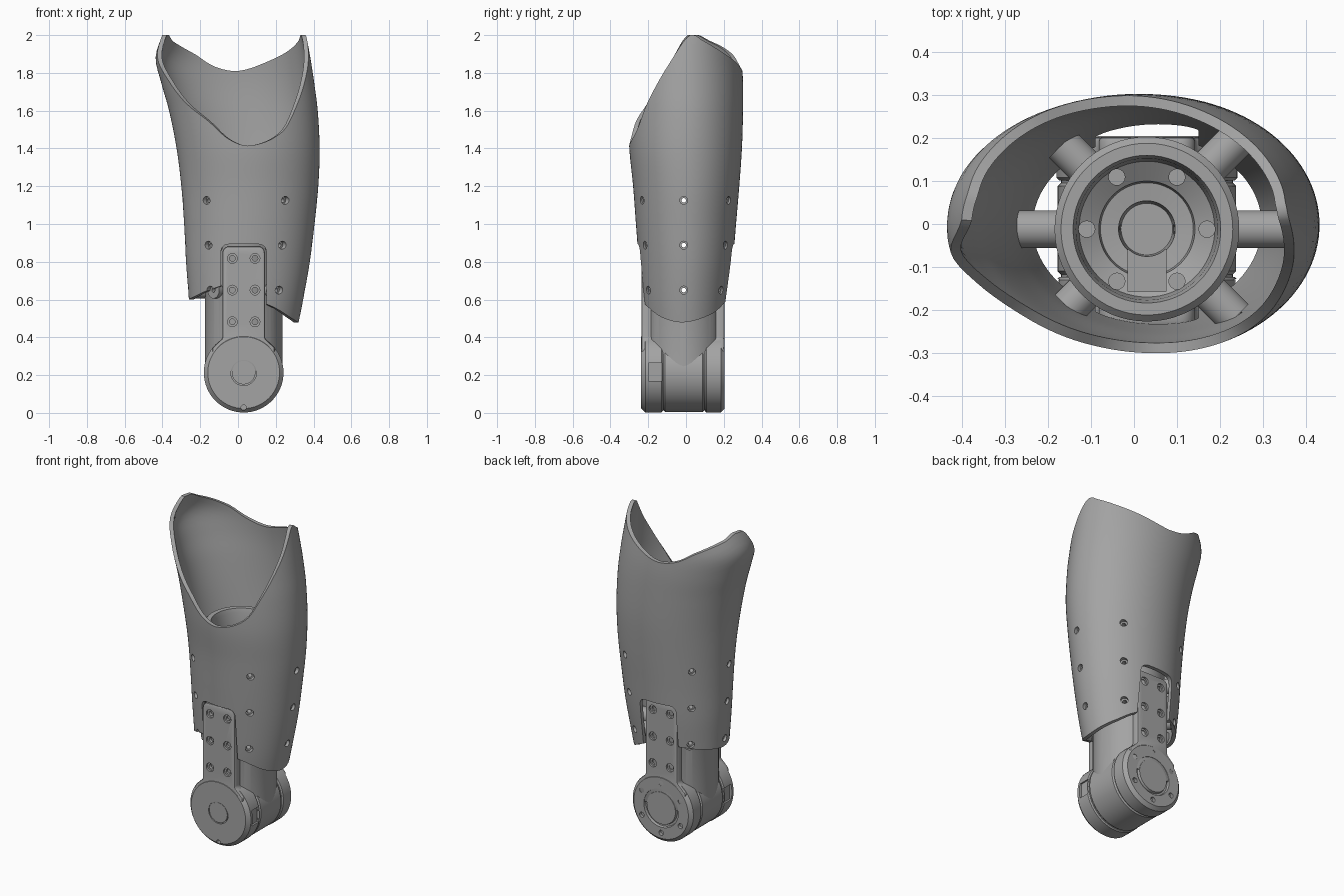
import bpy, bmesh, math
from mathutils import Vector, Matrix

if "Cube" in bpy.data.objects:
    bpy.data.objects.remove(bpy.data.objects["Cube"])

CX, CY, KZ = 0.03, -0.012, 0.213      # leg axis and knee height
grey = bpy.data.materials.new("mid_grey")
grey.diffuse_color = (0.37, 0.37, 0.37, 1)
grey.use_nodes = True
grey.node_tree.nodes["Principled BSDF"].inputs["Base Color"].default_value = grey.diffuse_color


def add(name, bm):
    bmesh.ops.recalc_face_normals(bm, faces=bm.faces)
    me = bpy.data.meshes.new(name)
    bm.to_mesh(me)
    bm.free()
    ob = bpy.data.objects.new(name, me)
    bpy.context.collection.objects.link(ob)
    me.materials.append(grey)
    return ob


def activate(ob):
    bpy.ops.object.select_all(action='DESELECT')
    ob.select_set(True)
    bpy.context.view_layer.objects.active = ob


def cut(ob, bm):
    """Subtract a bmesh from an object."""
    tool = add("cutter", bm)
    tool.hide_render = True
    m = ob.modifiers.new("cut", 'BOOLEAN')
    m.operation, m.solver, m.object = 'DIFFERENCE', 'EXACT', tool
    activate(ob)
    bpy.ops.object.modifier_apply(modifier="cut")
    bpy.data.objects.remove(tool)


def smooth(ob, angle=35):
    activate(ob)
    bpy.ops.object.shade_smooth_by_angle(angle=math.radians(angle))


def rod(bm, a, b, r, seg=16):
    a, b = Vector(a), Vector(b)
    rot = (b - a).to_track_quat('Z', 'Y').to_matrix().to_4x4()
    bmesh.ops.create_cone(bm, cap_ends=True, segments=seg, radius1=r, radius2=r,
                          depth=(b - a).length, matrix=Matrix.Translation((a + b) / 2) @ rot)


def lathe(name, profile, place, seg=64):
    """Revolve closed (radius, height) profile running from axis to axis."""
    bm = bmesh.new()
    rings = []
    for r, h in profile:
        n = 1 if r == 0 else seg
        rings.append([bm.verts.new(place(r * math.cos(2 * math.pi * i / seg),
                                         r * math.sin(2 * math.pi * i / seg), h)) for i in range(n)])
    for p, q in zip(rings, rings[1:]):
        for i in range(seg):
            j = (i + 1) % seg
            loop = [p[i % len(p)], p[j % len(p)], q[j % len(q)], q[i % len(q)]]
            bm.faces.new(list(dict.fromkeys(loop)))
    return add(name, bm)


def prism(pts, y0, y1):
    """Extrude an (x, z) outline along y."""
    bm = bmesh.new()
    f = bm.faces.new([bm.verts.new((x, y0, z)) for x, z in pts])
    g = bmesh.ops.extrude_face_region(bm, geom=[f])
    bmesh.ops.translate(bm, vec=(0, y1 - y0, 0), verts=[v for v in g['geom'] if isinstance(v, bmesh.types.BMVert)])
    return bm


def curve(table, x):
    """Smooth interpolation through (x, values...) rows."""
    i = max(1, min(len(table) - 3, sum(1 for r in table if r[0] <= x) - 1))
    p0, p1, p2, p3 = table[i - 1:i + 3]
    h = p2[0] - p1[0]
    t = (x - p1[0]) / h
    out = []
    for k in range(1, len(p1)):
        m1 = (p2[k] - p0[k]) / (p2[0] - p0[0]) * h
        m2 = (p3[k] - p1[k]) / (p3[0] - p1[0]) * h
        out.append((2*t**3 - 3*t*t + 1) * p1[k] + (t**3 - 2*t*t + t) * m1
                   + (3*t*t - 2*t**3) * p2[k] + (t**3 - t*t) * m2)
    return out


def periodic(rows):
    return [(a - 360, z) for a, z in rows[-3:]] + rows + [(a + 360, z) for a, z in rows[:3]]


# Shell section limits by height: z, left, right, front, back
SECTION = [(0.2, -.245, .27, -.20, .19), (0.4, -.25, .305, -.215, .205), (0.6, -.26, .345, -.235, .225),
           (0.8, -.275, .38, -.25, .248), (1.0, -.285, .405, -.265, .265), (1.2, -.30, .425, -.28, .282),
           (1.4, -.325, .432, -.30, .296), (1.6, -.365, .422, -.305, .302), (1.75, -.407, .403, -.305, .302),
           (1.88, -.436, .383, -.30, .292), (2.0, -.402, .36, -.28, .27), (2.1, -.37, .33, -.26, .25)]
RIM = periodic([(5, 2.0), (20, 1.97), (42, 1.91), (60, 1.865), (80, 1.82), (92, 1.81), (106, 1.835), (122, 1.90),
                (150, 1.965), (177, 2.0), (199, 1.82), (220, 1.65), (240, 1.545), (255, 1.45),
                (272, 1.415), (300, 1.49), (318, 1.64), (341, 1.83)])
HEM = periodic([(0, .48), (40, .525), (70, .59), (105, .63), (145, .615), (180, .60),
                (205, .615), (230, .65), (255, .675), (285, .59), (300, .56), (330, .50)])
WALL = 0.024


def wall_point(deg, z, inset):
    l, r, f, b = curve(SECTION, z)
    t = math.radians(deg)
    return Vector(((l + r) / 2 + ((r - l) / 2 - inset) * math.cos(t),
                   (f + b) / 2 + ((b - f) / 2 - inset) * math.sin(t), z))


# Outer shell, closed between an outer and an inner skin
N, M = 120, 40
bm = bmesh.new()
cols = []
for i in range(N):
    deg = 360 * i / N
    lo, hi = curve(HEM, deg)[0], min(2.0, curve(RIM, deg)[0])
    zs = [lo + (hi - lo) * k / M for k in range(M + 1)]
    cols.append([bm.verts.new(wall_point(deg, z, 0)) for z in zs]
                + [bm.verts.new(wall_point(deg, z, WALL)) for z in reversed(zs)])
for i in range(N):
    p, q = cols[i], cols[(i + 1) % N]
    for k in range(len(p)):
        n = (k + 1) % len(p)
        bm.faces.new((p[k], q[k], q[n], p[n]))
shell = add("shell", bm)


def strap_outline(half, top, r, low):
    """Rounded-top strap outline, mirrored about the leg axis."""
    side = [(half - r + r * math.cos(a * math.pi / 12), top - r + r * math.sin(a * math.pi / 12)) for a in range(7)]
    side = low + side
    return [(CX + x, z) for x, z in side] + [(CX - x, z) for x, z in reversed(side)]


# Notches in the shell around the side straps
for y0, y1 in ((-0.5, -0.1), (0.1, 0.5)):
    cut(shell, prism(strap_outline(.12, .893, .04, [(.12, .3)]), y0, y1))

# Bolt holes radiating from the leg axis on three levels
LEVELS = (0.65, 0.888, 1.125)
ANGLES = (0, 45, 135, 180, 225, 315)


def radial(deg, r, z):
    return (CX + r * math.cos(math.radians(deg)), CY + r * math.sin(math.radians(deg)), z)


def bolt_holes(r):
    bm = bmesh.new()
    for z in LEVELS:
        rod(bm, radial(180, .7, z), radial(0, .7, z), r)
        for d in (45, 135, 225, 315):
            rod(bm, radial(d, .08, z), radial(d, .7, z), r)
    return bm


cut(shell, bolt_holes(.021))
smooth(shell)

# Central tube with stepped socket on top
tube = lathe("socket_tube", [(0, .213), (.205, .213), (.205, 1.18), (.215, 1.2), (.215, 1.32), (.2, 1.335),
                             (.172, 1.335), (.165, 1.31), (.158, 1.23), (.112, 1.20), (.108, 1.17),
                             (.066, 1.165), (.06, 1.08), (0, 1.08)],
             lambda a, b, h: Vector((CX + a, CY + b, h)))
bm = bmesh.new()
bmesh.ops.create_cube(bm, size=1, matrix=Matrix.Translation((CX, CY - .09, 1.24)) @ Matrix.Diagonal((.088, .11, .22, 1)))
cut(tube, bm)
bm = bmesh.new()
for k in range(6):
    rod(bm, radial(60 * k, .14, 1.17), radial(60 * k, .14, 1.4), .019)
cut(tube, bm)
cut(tube, bolt_holes(.012))
smooth(tube)

# Stand-off posts from tube to shell
bm = bmesh.new()
for z in LEVELS:
    l, r, f, b = curve(SECTION, z)
    for d in ANGLES:
        reach = .2
        while reach < .5:
            x, y, _ = radial(d, reach, z)
            if ((2*x - l - r) / (r - l - .05))**2 + ((2*y - f - b) / (b - f - .05))**2 > 1:
                break
            reach += .004
        rod(bm, radial(d, .18, z), radial(d, reach + .003, z), .044, 32)
posts = add("standoff_posts", bm)
cut(posts, bolt_holes(.012))
smooth(posts)

# Knee barrel, with grooves at the end caps
knee = lambda a, b, h: Vector((CX + a, h, KZ + b))
smooth(lathe("knee_barrel", [(0, -.13), (.2, -.13), (.2, -.118), (.208, -.11), (.208, .088), (.2, .096),
                             (.2, .11), (0, .11)], knee))

# Front cap with a central pivot and side slots
front = lathe("front_cap", [(0, -.238), (.062, -.238), (.062, -.228), (.068, -.228), (.068, -.238), (.19, -.238),
                            (.211, -.215), (.211, -.13), (.204, -.123), (0, -.123)], knee)
bm = bmesh.new()
for s in (-1, 1):
    bmesh.ops.create_cube(bm, size=1, matrix=Matrix.Translation((CX + s * .21, -.163, .217))
                          @ Matrix.Diagonal((.03, .07, .095, 1)))
cut(front, bm)
bm = bmesh.new()
rod(bm, (CX, -.3, .028), (CX, -.2, .028), .014)
cut(front, bm)
smooth(front)

# Back cap with a recessed ring and six screws
back = lathe("back_cap", [(0, .205), (.1, .205), (.104, .19), (.116, .19), (.12, .205), (.19, .205),
                          (.211, .185), (.211, .108), (.204, .101), (0, .101)], knee)
bm = bmesh.new()
for k in range(6):
    a = math.radians(60 * k + 30)
    p = knee(.155 * math.cos(a), .155 * math.sin(a), 0)
    rod(bm, (p.x, .185, p.z), (p.x, .3, p.z), .016)
cut(back, bm)
smooth(back)

# Side straps with countersunk screw holes
for name, y, s in (("front_strap", -.236, 1), ("back_strap", .203, -1)):
    low = [(.165, .22), (.165, .345), (.112, .395)]
    strap = add(name, prism(strap_outline(.112, .882, .035, low), y, y + s * .06))
    m = strap.modifiers.new("edge", 'BEVEL')
    m.width, m.segments, m.limit_method = .01, 2, 'ANGLE'
    activate(strap)
    bpy.ops.object.modifier_apply(modifier="edge")
    for r, depth in ((.026, .012), (.015, .035)):
        bm = bmesh.new()
        for x in (-.06, .06):
            for z in (.482, .65, .818):
                rod(bm, (CX + x, y - s * .05, z), (CX + x, y + s * depth, z), r)
        cut(strap, bm)
    smooth(strap)
